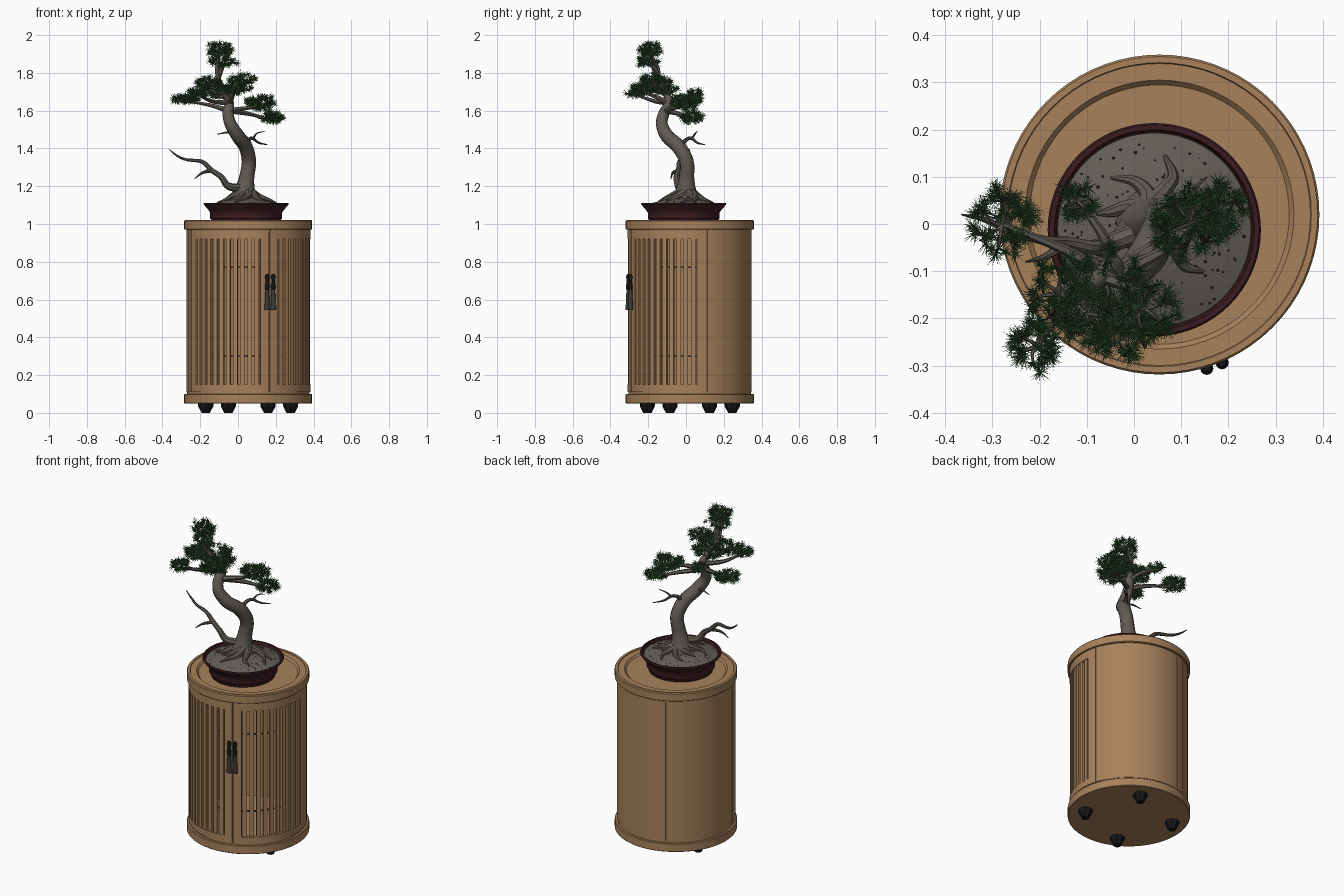
import bpy, bmesh, math, random
from mathutils import Vector

if "Cube" in bpy.data.objects:
    bpy.data.objects.remove(bpy.data.objects["Cube"])
random.seed(7)

def mat(name, c):
    m = bpy.data.materials.new(name)
    m.diffuse_color = (*c, 1)
    m.use_nodes = True
    m.node_tree.nodes["Principled BSDF"].inputs["Base Color"].default_value = m.diffuse_color
    return m

WOOD = mat("oak_wood", (0.39, 0.22, 0.105))
METAL = mat("dark_metal", (0.05, 0.055, 0.065))
BLACK = mat("black", (0.008, 0.008, 0.008))
TASSEL = mat("tassel_grey", (0.045, 0.045, 0.042))
GLAZE = mat("maroon_glaze", (0.045, 0.012, 0.016))
SOIL = mat("soil", (0.125, 0.112, 0.094))
SPECK = mat("dark_grit", (0.03, 0.027, 0.024))
BARK = mat("bark", (0.115, 0.102, 0.085))
TWIG = mat("twig_brown", (0.035, 0.027, 0.02))
LEAF = mat("needle_green", (0.045, 0.15, 0.045))

def finish(name, me, m, smooth=True):
    me.materials.clear()
    me.materials.append(m)
    ob = bpy.data.objects.new(name, me)
    bpy.context.collection.objects.link(ob)
    if smooth:
        bpy.ops.object.select_all(action='DESELECT')
        ob.select_set(True)
        bpy.context.view_layer.objects.active = ob
        bpy.ops.object.shade_smooth_by_angle(angle=math.radians(35))
    return ob

def mesh(name, verts, faces, m, smooth=True):
    me = bpy.data.meshes.new(name)
    me.from_pydata(verts, [], faces)
    bm = bmesh.new()
    bm.from_mesh(me)
    bmesh.ops.remove_doubles(bm, verts=bm.verts, dist=1e-6)
    bmesh.ops.recalc_face_normals(bm, faces=bm.faces)
    bm.to_mesh(me)
    bm.free()
    return finish(name, me, m, smooth)

def lathe(name, prof, cx, cy, m, n=72):
    """Turn an (r, z) profile around a vertical axis."""
    v = [(cx + r * math.cos(2 * math.pi * i / n), cy + r * math.sin(2 * math.pi * i / n), z)
         for i in range(n) for r, z in prof]
    k = len(prof)
    f = [(i * k + j, (i + 1) % n * k + j, (i + 1) % n * k + j + 1, i * k + j + 1)
         for i in range(n) for j in range(k - 1)]
    return mesh(name, v, f, m)

CX, CY, FACE = 0.054, 0.02, -70   # cabinet axis and door direction (degrees)

def arcs(name, items, m):
    """Curved blocks about the cabinet axis: (a0, a1, r0, r1, z0, z1)."""
    v, f = [], []
    for a0, a1, r0, r1, z0, z1 in items:
        n = max(1, round((a1 - a0) / 4))
        b = len(v)
        for i in range(n + 1):
            a = math.radians(a0 + (a1 - a0) * i / n)
            for r, z in ((r0, z0), (r1, z0), (r1, z1), (r0, z1)):
                v.append((CX + r * math.cos(a), CY + r * math.sin(a), z))
        for i in range(n):
            p = b + i * 4
            f += [(p + j, p + (j + 1) % 4, p + 4 + (j + 1) % 4, p + 4 + j) for j in range(4)]
        f += [(b, b + 1, b + 2, b + 3), tuple(b + n * 4 + j for j in range(4))]
    return mesh(name, v, f, m)

def polar(a, r):
    a = math.radians(a)
    return CX + r * math.cos(a), CY + r * math.sin(a)

# --- Cabinet: base, top with recessed tray, back shell
lathe("cabinet_base", [(0, .05), (.336, .05), (.339, .053), (.339, .098), (.336, .101),
                       (.325, .101), (.325, .11), (0, .11)], CX, CY, WOOD)
lathe("cabinet_top", [(0, .96), (.325, .96), (.325, .97), (.336, .97), (.339, .973), (.339, 1.015),
                      (.335, 1.02), (.322, 1.02), (.32, 1.016), (.285, 1.016), (.275, 1.005),
                      (0, 1.005)], CX, CY, WOOD)
arcs("back_panels", [(16.5, 104.5, .305, .327, .11, .97), (115.5, 203.5, .305, .327, .11, .97)], WOOD)
arcs("back_posts", [(16.3, 23, .3, .33, .11, .97), (105, 115, .3, .33, .11, .97),
                    (197, 203.7, .3, .33, .11, .97)], WOOD)

# --- Two slatted doors, mirrored about the door direction
for side, word in ((-1, "left"), (1, "right")):
    def span(a, b):
        return tuple(sorted((FACE + side * a, FACE + side * b)))
    frame = [(*span(.4, 8.5), .303, .33, .11, .97), (*span(76.5, 86), .303, .33, .11, .97),
             (*span(8.5, 76.5), .303, .33, .11, .15), (*span(8.5, 76.5), .303, .33, .92, .97)]
    arcs(word + "_door_frame", frame, WOOD)
    n = 10
    mids = [8.5 + 68 * (i + .5) / n for i in range(n)]
    arcs(word + "_door_slats", [(*span(c - 2.1, c + 2.1), .31, .327, .14, .93) for c in mids], WOOD)
    arcs(word + "_door_rods", [(*span(8, 77), .304, .31, z - .004, z + .004) for z in (.3, .77)], METAL)
    # handle knot and hanging tassel
    hx, hy = polar(FACE + side * 2.9, .341)
    lathe(word + "_handle_knot", [(0, .735), (.008, .733), (.012, .72), (.008, .705), (.008, .69),
                                  (.012, .675), (.01, .65), (0, .65)], hx, hy, BLACK, 12)
    lathe(word + "_handle_tassel", [(0, .66), (.009, .66), (.012, .60), (.014, .545), (0, .545)],
          hx, hy, TASSEL, 12)

# --- Feet
for i in range(4):
    fx, fy = polar(FACE + 45 + 90 * i, .248)
    lathe(f"foot_{i + 1}", [(0, .052), (.04, .052), (.04, .035), (.028, .012), (.022, 0), (0, 0)],
          fx, fy, BLACK, 8)

# --- Pot, soil mound and grit
PX, PY, PR = 0.043, -0.012, 0.205
lathe("pot", [(0, 1.005), (.178, 1.005), (.182, 1.02), (.19, 1.03), (.19, 1.06), (.2, 1.075), (.222, 1.1),
              (.226, 1.106), (.222, 1.112), (.212, 1.112), (.207, 1.09), (0, 1.06)], PX, PY, GLAZE)

def mound(r):
    return 1.095 + .05 * (1 - min(1, r / PR) ** 1.6)

lathe("soil_mound", [(PR * i / 12, mound(PR * i / 12)) for i in range(13)], PX, PY, SOIL)
bm = bmesh.new()
for i in range(130):
    r, a = PR * math.sqrt(random.random()) * .96, random.uniform(0, 6.283)
    s = bmesh.ops.create_icosphere(bm, subdivisions=1, radius=random.uniform(.0015, .004))
    bmesh.ops.translate(bm, verts=s['verts'],
                        vec=(PX + r * math.cos(a), PY + r * math.sin(a), mound(r)))
me = bpy.data.meshes.new("grit")
bm.to_mesh(me)
bm.free()
finish("grit", me, SPECK, False)

# --- Tubes along smooth paths for trunk, roots and branches
def smooth_path(p, n=5):
    p = [Vector(q) for q in p]
    p = [2 * p[0] - p[1]] + p + [2 * p[-1] - p[-2]]
    out = []
    for a, b, c, d in zip(p, p[1:], p[2:], p[3:]):
        for i in range(n):
            t = i / n
            out.append(.5 * (2 * b + (c - a) * t + (2 * a - 5 * b + 4 * c - d) * t * t
                             + (3 * b - a - 3 * c + d) * t ** 3))
    return out + [p[-2]]

def tubes(name, paths, m, res=2, n=5):
    """Each path is a list of (x, y, z, radius)."""
    cu = bpy.data.curves.new(name, 'CURVE')
    cu.dimensions, cu.bevel_depth, cu.bevel_resolution, cu.use_fill_caps = '3D', 1, res, True
    for path in paths:
        pts = smooth_path(path, n)
        s = cu.splines.new('POLY')
        s.points.add(len(pts) - 1)
        for q, p in zip(s.points, pts):
            q.co, q.radius = (p[0], p[1], p[2], 1), max(p[3], .0008)
    tmp = bpy.data.objects.new(name + "_path", cu)
    bpy.context.collection.objects.link(tmp)
    dg = bpy.context.evaluated_depsgraph_get()
    me = bpy.data.meshes.new_from_object(tmp.evaluated_get(dg))
    bpy.data.objects.remove(tmp)
    return finish(name, me, m)

tubes("trunk", [[(.035, 0, 1.11, .085), (.036, 0, 1.17, .058), (.045, .003, 1.24, .041),
                 (.058, .003, 1.33, .038), (.04, -.04, 1.41, .038), (.0, -.1, 1.465, .036),
                 (-.04, -.128, 1.53, .032), (-.053, -.115, 1.59, .029), (-.045, -.09, 1.64, .024),
                 (-.07, -.11, 1.7, .018), (-.105, -.15, 1.77, .013), (-.11, -.18, 1.85, .009),
                 (-.1, -.19, 1.93, .004)]], BARK, 4)
roots = []
for i in range(9):
    a = i * .698 + random.uniform(-.2, .2)
    L = random.uniform(.11, .17)
    row = []
    for t, r in ((.25, .026), (.5, .018), (.75, .012), (1, .004)):
        b = a + .35 * math.sin(4 * t + i)
        x, y = .037 + L * t * math.cos(b), L * t * math.sin(b)
        row.append((x, y, mound(math.hypot(x - PX, y - PY)) + .035 * (1 - t) ** 2, r))
    roots.append([(.037, 0, 1.19, .03)] + row)
tubes("roots", roots, BARK)

# bare dead branches
tubes("bare_branches", [
    [(.03, -.01, 1.19, .024), (-.05, -.04, 1.2, .02), (-.09, -.05, 1.25, .016), (-.14, -.04, 1.285, .014),
     (-.19, -.035, 1.33, .011), (-.27, -.01, 1.34, .008), (-.32, .01, 1.36, .006), (-.365, .02, 1.395, .002)],
    [(-.14, -.04, 1.285, .012), (-.19, -.07, 1.27, .007), (-.23, -.08, 1.24, .002)],
    [(.04, -.03, 1.42, .014), (.07, .02, 1.455, .009), (.11, .06, 1.43, .006), (.155, .1, 1.42, .002)],
    [(.08, .03, 1.452, .007), (.1, .05, 1.48, .004), (.14, .06, 1.49, .002)],
    [(0, -.1, 1.47, .01), (-.05, -.08, 1.485, .006), (-.11, -.07, 1.475, .002)]], BARK)

# --- Foliage pads: centre, radii, tuft count, branch start on trunk
F1, F2, F3, F4 = (-.05, -.11, 1.6), (-.045, -.09, 1.64), (-.07, -.11, 1.7), (-.105, -.15, 1.78)
PADS = [((-.10, -.19, 1.925), (.075, .065, .045), 55, F4), ((-.08, -.2, 1.86), (.085, .07, .03), 35, F4),
        ((.02, -.18, 1.765), (.075, .07, .035), 50, F3), ((-.16, -.15, 1.75), (.08, .08, .035), 50, F3),
        ((-.205, -.26, 1.7), (.055, .065, .03), 42, F2), ((-.06, -.12, 1.71), (.1, .08, .03), 50, F2),
        ((-.01, -.235, 1.72), (.09, .06, .025), 38, F2), ((-.28, .0, 1.665), (.075, .085, .022), 60, F1),
        ((-.12, .05, 1.69), (.045, .04, .025), 22, F2), ((.12, .0, 1.645), (.085, .085, .04), 75, F1),
        ((.18, .03, 1.565), (.06, .065, .035), 45, F1)]
limbs, twigs, nv, nf = [], [], [], []

def ball():
    return Vector([random.gauss(0, 1) for _ in range(3)]).normalized()

for c, rad, count, start in PADS:
    c, s = Vector(c), Vector(start)
    low = c - Vector((0, 0, rad[2] * .6))
    mid = (s + low) / 2 + ball() * .02
    limbs.append([(*s, .016), (*mid, .011), (*low, .006)])
    hubs = []
    for k in range(6):      # secondary limbs fan out inside the pad
        a = k * 1.047 + random.random() * .6
        h = low + Vector((rad[0] * .6 * math.cos(a), rad[1] * .6 * math.sin(a), rad[2] * .4))
        hubs.append(h)
        limbs.append([(*low, .006), (*((low + h) / 2 + ball() * .01), .004), (*h, .0025)])
    for k in range(count):
        u = ball() * random.uniform(.35, 1) ** .5
        p = c + Vector([u[j] * rad[j] for j in range(3)])
        h = min(hubs, key=lambda q: (q - p).length)
        twigs.append([(*h, .0025), (*((h + p) / 2 + ball() * .006), .002), (*p, .0014)])
        up = ((p - h).normalized() + Vector((0, 0, .8))).normalized()
        for _ in range(32):  # needle tuft: thin three-sided spikes
            d = (ball() + up * .55).normalized()
            o = p - up * random.uniform(0, .012)
            e = d.orthogonal().normalized() * .0012
            g = d.cross(e)
            b = len(nv)
            nv += [o + e, o - e * .5 + g * .87, o - e * .5 - g * .87, o + d * random.uniform(.018, .032)]
            nf += [(b, b + 1, b + 3), (b + 1, b + 2, b + 3), (b + 2, b, b + 3)]
tubes("leafy_branches", limbs, BARK, 1, 4)
tubes("twigs", twigs, TWIG, 0, 2)
me = bpy.data.meshes.new("needles")
me.from_pydata(nv, [], nf)
finish("needles", me, LEAF, False)
